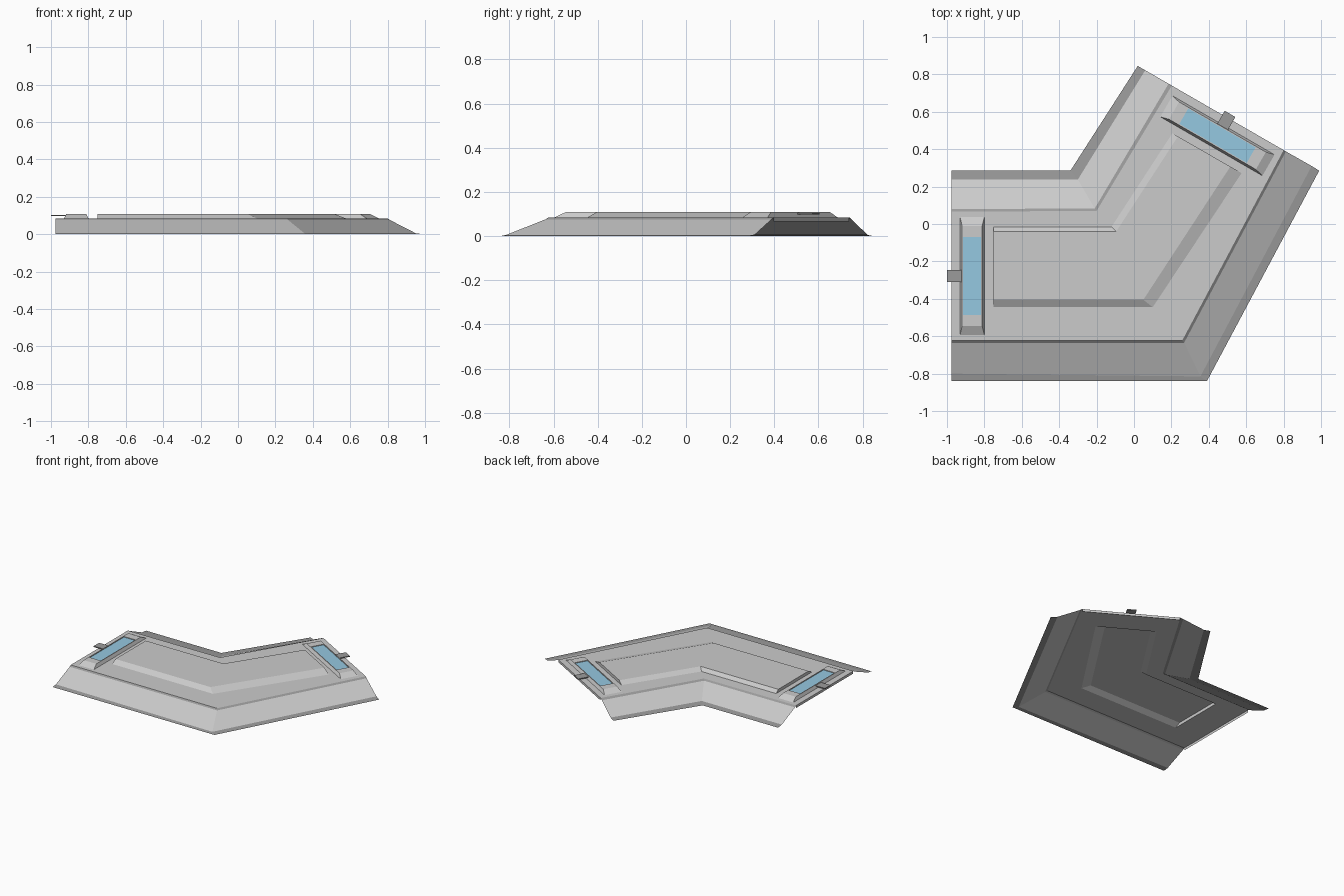
import bpy, bmesh
from mathutils import Matrix, Vector

if "Cube" in bpy.data.objects:
    bpy.data.objects.remove(bpy.data.objects["Cube"])


def material(name, rgb):
    m = bpy.data.materials.new(name)
    m.diffuse_color = (*rgb, 1)
    m.use_nodes = True
    m.node_tree.nodes["Principled BSDF"].inputs["Base Color"].default_value = m.diffuse_color
    return m


DARK = material("dark_metal", (0.33, 0.33, 0.33))
BLUE = material("blue_glass", (0.30, 0.58, 0.75))


def loft(name, rings, closed=False, cap=False, mat=None, xf=None):
    """Skin successive rows of points; outward faces end up pointing upward."""
    bm = bmesh.new()
    rows = [[bm.verts.new(p) for p in r] for r in rings]
    n = len(rows[0])
    for a, b in zip(rows, rows[1:]):
        for i in range(n if closed else n - 1):
            j = (i + 1) % n
            bm.faces.new((a[i], a[j], b[j], b[i]))
    if cap:
        bm.faces.new(rows[-1])
    if xf:
        bm.transform(xf)
    bmesh.ops.recalc_face_normals(bm, faces=bm.faces)
    bm.normal_update()
    if sum(f.normal.z * f.calc_area() for f in bm.faces) < 0:
        bmesh.ops.reverse_faces(bm, faces=bm.faces)
    me = bpy.data.meshes.new(name)
    bm.to_mesh(me)
    bm.free()
    ob = bpy.data.objects.new(name, me)
    bpy.context.collection.objects.link(ob)
    if mat:
        me.materials.append(mat)
    return ob


def row(y, corner, end, z, x=-0.975):
    """One lengthwise edge: left end, bend, right end."""
    return [(x, y, z), (*corner, z), (*end, z)]


def rect(u0, u1, v, z):
    return [(u0, -v, z), (u1, -v, z), (u1, v, z), (u0, v, z)]


TOP = 0.085

# Lengthwise edges of the bent shell, outer (south) and inner (north) side
south = [row(-0.84, (0.39, -0.84), (0.99, 0.285), 0.0),
         row(-0.80, (0.355, -0.815), (0.95, 0.31), 0.005),
         row(-0.635, (0.268, -0.635), (0.812, 0.388), 0.076),
         row(-0.622, (0.258, -0.623), (0.80, 0.395), TOP)]
north = [row(0.285, (-0.34, 0.285), (0.02, 0.845), 0.0),
         row(0.238, (-0.30, 0.238), (0.06, 0.822), 0.005),
         row(0.08, (-0.21, 0.083), (0.185, 0.75), 0.076),
         row(0.066, (-0.20, 0.07), (0.202, 0.74), TOP)]

# Flanges, sloping sides and the small dark steps below the roof plate
for side, r in (("outer", south), ("inner", north)):
    loft(side + "_flange", r[0:2], mat=DARK)
    loft(side + "_slope", r[1:3])
    loft(side + "_step", r[2:4], mat=DARK)

# Roof plate with the raised, bent centre panel
plate = south[3] + north[3][::-1]
base = (row(-0.445, (0.10, -0.445), (0.575, 0.272), TOP, -0.75)
        + row(-0.015, (-0.12, -0.015), (0.205, 0.485), TOP, -0.75)[::-1])
raised = (row(-0.405, (0.05, -0.405), (0.515, 0.307), 0.108, -0.75)
          + row(-0.04, (-0.095, -0.04), (0.235, 0.468), 0.108, -0.75)[::-1])
loft("roof_plate", [plate, base, raised], closed=True, cap=True)

# Fittings repeated at both ends: u points outward, v runs along the end edge
ends = {"left": (Vector((-0.975, -0.278, 0)), Vector((-1, 0, 0))),
        "right": (Vector((0.501, 0.567, 0)), Vector((0.5, 0.866, 0)))}
for side, (c, u) in ends.items():
    v = Vector((-u.y, u.x, 0))
    xf = Matrix(((u.x, v.x, 0, c.x), (u.y, v.y, 0, c.y), (0, 0, 1, 0), (0, 0, 0, 1)))
    # tapered window frame with a shallow opening
    loft(side + "_window_frame",
         [rect(-0.175, -0.045, 0.315, TOP), rect(-0.163, -0.056, 0.268, 0.108),
          rect(-0.157, -0.062, 0.208, 0.108), rect(-0.157, -0.062, 0.208, 0.102)],
         closed=True, xf=xf)
    loft(side + "_window", [rect(-0.157, -0.062, 0.208, 0.103)[:2],
                            rect(-0.157, -0.062, 0.208, 0.103)[:1:-1]],
         mat=BLUE, xf=xf)
    # end lip hanging from the roof plate
    loft(side + "_end_lip", [[(0, -0.343, TOP), (0, 0.343, TOP)],
                             [(0, -0.343, 0.066), (0, 0.343, 0.066)]], xf=xf)
    # connector tab
    bpy.ops.mesh.primitive_cube_add(size=1)
    tab = bpy.context.object
    tab.name = side + "_connector_tab"
    tab.data.transform(xf @ Matrix.Translation((-0.015, 0, 0.1))
                       @ Matrix.Diagonal((0.08, 0.066, 0.007, 1)))
    tab.data.materials.append(DARK)
